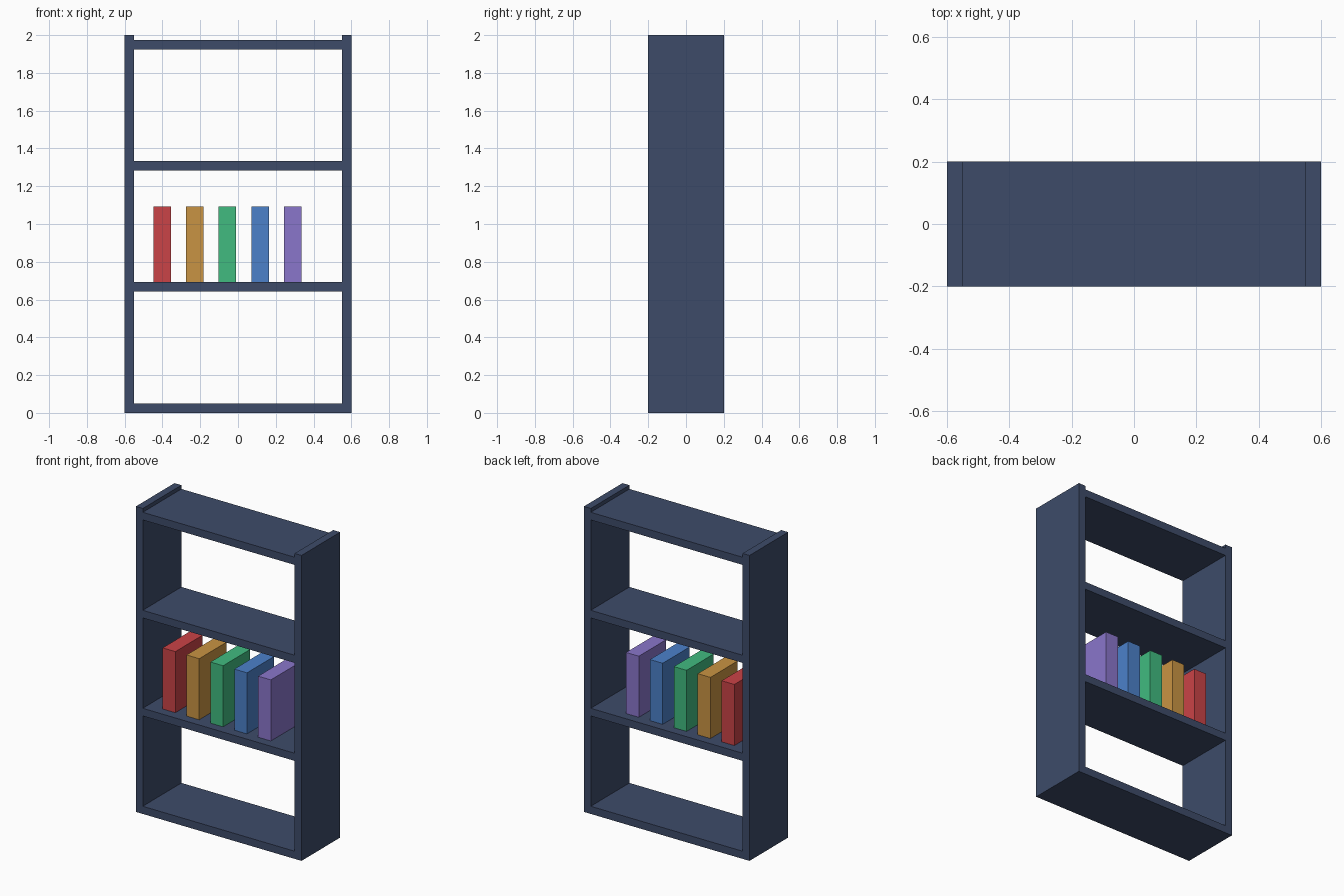
import bpy
import bmesh
from mathutils import Matrix, Vector

if "Cube" in bpy.data.objects:
    bpy.data.objects.remove(bpy.data.objects["Cube"])


def material(name, rgb):
    """Flat material from sRGB 0-255 values, stored as linear."""
    def lin(c):
        c /= 255
        return c / 12.92 if c <= 0.04045 else ((c + 0.055) / 1.055) ** 2.4
    m = bpy.data.materials.new(name)
    m.diffuse_color = (*[lin(c) for c in rgb], 1)
    m.use_nodes = True
    m.node_tree.nodes["Principled BSDF"].inputs["Base Color"].default_value = m.diffuse_color
    return m


def box(name, lo, hi, mat):
    lo, hi = Vector(lo), Vector(hi)
    bm = bmesh.new()
    bmesh.ops.create_cube(bm, size=1, matrix=Matrix.Diagonal((*(hi - lo), 1)))
    mesh = bpy.data.meshes.new(name)
    bm.to_mesh(mesh)
    bm.free()
    mesh.materials.append(mat)
    ob = bpy.data.objects.new(name, mesh)
    ob.location = (lo + hi) / 2
    bpy.context.collection.objects.link(ob)
    return ob


W, D, H, T = 0.6, 0.2, 2.0, 0.05      # half width, half depth, height, board
frame = material("slate blue", (61, 75, 105))

# Side panels
box("left_side", (-W, -D, 0), (-W + T, D, H), frame)
box("right_side", (W - T, -D, 0), (W, D, H), frame)

# Evenly spaced shelves; the top one sits just below the panel tops
STEP = 1.925 / 3
for i in range(4):
    z = i * STEP
    box(f"shelf_{i + 1}", (-W + T, -D, z), (W - T, D, z + T), frame)

# Row of books on the second shelf
books = [("red", (202, 67, 71)), ("ochre", (201, 148, 67)),
         ("green", (65, 187, 128)), ("blue", (76, 129, 202)),
         ("purple", (138, 118, 203))]
z = STEP + T
for i, (colour, rgb) in enumerate(books):
    x = -0.402 + 0.173 * i
    box(f"{colour}_book", (x - 0.046, -0.14, z), (x + 0.046, 0.14, z + 0.4),
        material(f"{colour} cover", rgb))
